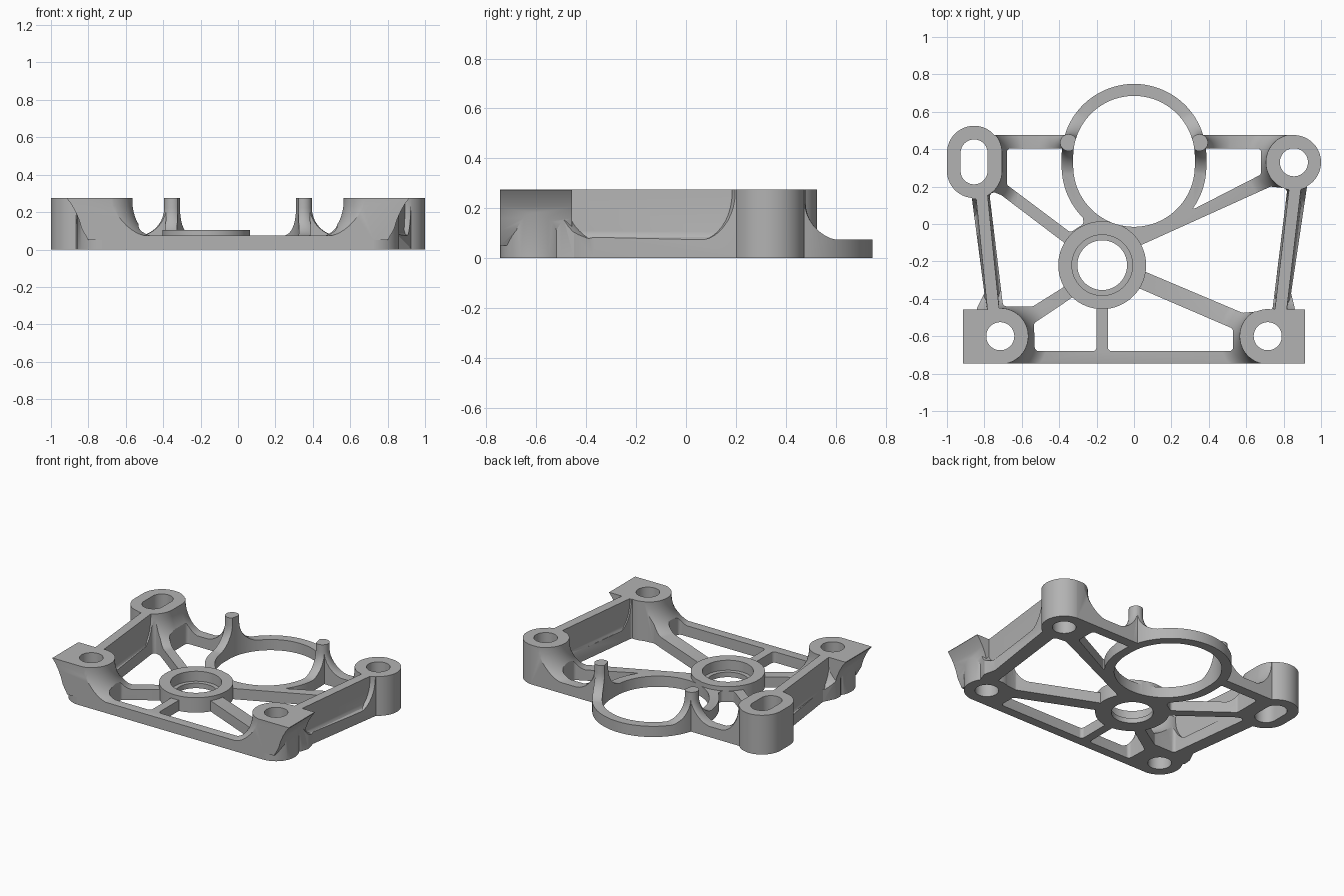
import bpy, bmesh, math
from mathutils import Vector

cube = bpy.data.objects.get("Cube")
if cube:
    bpy.data.objects.remove(cube, do_unlink=True)

TOP, WEB = 0.275, 0.075

metal = bpy.data.materials.new("plain grey metal")
metal.use_nodes = True
grey = (0.45, 0.45, 0.45, 1)
metal.diffuse_color = grey
metal.node_tree.nodes["Principled BSDF"].inputs["Base Color"].default_value = grey


def loft(name, layers):
    """Closed solid through (outline, z) layers."""
    bm = bmesh.new()
    rings = [[bm.verts.new((x, y, z)) for x, y in pts] for pts, z in layers]
    n = len(rings[0])
    for a, b in zip(rings, rings[1:]):
        for i in range(n):
            j = (i + 1) % n
            bm.faces.new((a[i], a[j], b[j], b[i]))
    bm.faces.new(rings[0][::-1])
    bm.faces.new(rings[-1])
    bmesh.ops.recalc_face_normals(bm, faces=bm.faces)
    mesh = bpy.data.meshes.new(name)
    bm.to_mesh(mesh)
    bm.free()
    mesh.materials.append(metal)
    obj = bpy.data.objects.new(name, mesh)
    bpy.context.collection.objects.link(obj)
    return obj


def prism(name, pts, z0=-0.1, z1=0.4):
    return loft(name, [(pts, z0), (pts, z1)])


def slot(x, y, r, half=0.0, n=32):
    """Circle, or a slot lengthened along y."""
    pts = []
    for i in range(2 * n):
        a = math.pi * (i + 0.5) / n
        pts.append((x + r * math.cos(a), y + r * math.sin(a) + math.copysign(half, math.sin(a))))
    return pts


def rounded(corners, r=0.035, n=6):
    """Polygon with rounded corners."""
    pts = []
    for i, c in enumerate(corners):
        p = Vector(c)
        u = (Vector(corners[i - 1]) - p).normalized()
        v = (Vector(corners[(i + 1) % len(corners)]) - p).normalized()
        half = u.angle(v) / 2
        mid = p + (u + v).normalized() * r / math.sin(half)
        t = r / math.tan(half)
        a, b = p + u * t - mid, p + v * t - mid
        for k in range(n + 1):
            d = a.lerp(b, k / n).normalized() * r
            pts.append(tuple(mid + d))
    return pts


def boolean(target, tool, operation):
    mod = target.modifiers.new("cut", "BOOLEAN")
    mod.operation, mod.solver, mod.object = operation, "EXACT", tool
    graph = bpy.context.evaluated_depsgraph_get()
    mesh = bpy.data.meshes.new_from_object(target.evaluated_get(graph))
    target.modifiers.clear()
    target.data = mesh
    bpy.data.objects.remove(tool, do_unlink=True)


def flare(x, y, neck, spread, rise, half=0.0):
    """Post envelope with a concave trumpet foot."""
    layers = [(slot(x, y, neck + spread, half), 0.03)]
    for k in range(11):
        t = math.pi / 2 * k / 10
        layers.append((slot(x, y, neck + spread * (1 - math.sin(t)), half),
                       WEB - 0.003 + rise * (1 - math.cos(t))))
    layers.append((slot(x, y, neck, half), 0.32))
    return loft("flare", layers)


def wall(x0, y0, x1, y1):
    """Upright side wall with a widened foot."""
    along = Vector((x1 - x0, y1 - y0)).normalized()
    layers = []
    for w, z in ((0.06, 0.02), (0.06, WEB - 0.003), (0.042, 0.085), (0.034, 0.105), (0.031, 0.31)):
        s = Vector((-along.y, along.x)) * w
        layers.append(([(x0 - s.x, y0 - s.y), (x1 - s.x, y1 - s.y),
                        (x1 + s.x, y1 + s.y), (x0 + s.x, y0 + s.y)], z))
    return loft("wall", layers)


# posts: x, y, half length of slot, bore radius
posts = [(0.855, 0.33, 0, 0.075), (-0.855, 0.332, 0.048, 0.072),
         (0.715, -0.6, 0, 0.075), (-0.715, -0.6, 0, 0.075)]

# plan outline with pockets between the spokes
bracket = prism("bracket_frame", [
    (-0.715, -0.77), (0.715, -0.77), (0.845, -0.5), (0.86, -0.45), (0.84, -0.37),
    (0.925, 0.2), (0.87, 0.475), (-0.87, 0.475), (-0.875, 0.2), (-0.8, -0.37),
    (-0.84, -0.45), (-0.845, -0.5)])
pockets = [
    [(-0.68, 0.405), (-0.3, 0.405), (-0.27, 0.0), (-0.34, -0.045), (-0.68, 0.21)],
    [(0.28, 0.405), (0.68, 0.405), (0.68, 0.265), (0.3, 0.07)],
    [(-0.775, 0.18), (-0.71, 0.155), (-0.36, -0.11), (-0.3, -0.25), (-0.38, -0.34),
     (-0.54, -0.44), (-0.7, -0.44)],
    [(0.0, -0.13), (0.73, 0.2), (0.82, 0.19), (0.74, -0.46), (0.58, -0.475), (0.0, -0.23)],
    [(-0.14, -0.68), (0.53, -0.68), (0.53, -0.56), (0.03, -0.345), (-0.14, -0.3)],
    [(-0.2, -0.68), (-0.2, -0.3), (-0.37, -0.42), (-0.535, -0.53), (-0.53, -0.68)]]
for pocket in pockets:
    boolean(bracket, prism("pocket", rounded(pocket, 0.022), -0.2, 0.5), "DIFFERENCE")
boolean(bracket, prism("ring", slot(0, 0.335, 0.387, 0.027, 48), -0.11, 0.41), "UNION")
for i, (x, y, half, bore) in enumerate(posts):
    boolean(bracket, prism("post", slot(x, y, 0.145, half), -0.12 - i / 100, 0.42 + i / 100), "UNION")

# height envelope: low web, flared posts, ring prongs and side walls
envelope = prism("envelope", [(-1.2, -1), (1.2, -1), (1.2, 1), (-1.2, 1)], -0.05, WEB)
for x, y, half, bore in posts:
    boolean(envelope, flare(x, y, 0.15, 0.13, 0.19, half), "UNION")
for side in (-1, 1):
    boolean(envelope, flare(side * 0.35, 0.435, 0.045, 0.15, 0.15), "UNION")
boolean(envelope, wall(0.867, 0.24, 0.78, -0.5), "UNION")
boolean(envelope, wall(-0.823, 0.24, -0.748, -0.5), "UNION")
boolean(bracket, envelope, "INTERSECT")

# bearing boss
boolean(bracket, prism("boss", slot(-0.17, -0.22, 0.235, 0, 40), -0.03, 0.105), "UNION")

# front corner ears, flaring outwards to the top
for side in (-1, 1):
    layers = []
    for x, z in ((0.80, 0.05), (0.835, 0.11), (0.85, 0.16), (0.87, 0.205), (0.893, 0.245),
                 (0.915, 0.272), (0.916, 0.33)):
        layers.append(([(side * 0.72, -0.78), (side * x, -0.78),
                        (side * x, -0.457), (side * 0.72, -0.457)], z))
    boolean(bracket, loft("ear", layers), "UNION")

# trim flat at the base, top and front
boolean(bracket, prism("trim", [(-1.1, -0.745), (1.1, -0.745), (1.1, 0.9), (-1.1, 0.9)], 0, TOP),
        "INTERSECT")

# bores
for x, y, half, bore in posts:
    boolean(bracket, prism("bore", slot(x, y, bore, half), -0.2, 0.5), "DIFFERENCE")
boolean(bracket, prism("ring_bore", slot(0, 0.335, 0.325, 0.025, 48), -0.2, 0.5), "DIFFERENCE")
boolean(bracket, prism("boss_bore", slot(-0.17, -0.22, 0.133, 0, 40), -0.2, 0.5), "DIFFERENCE")
boolean(bracket, prism("boss_seat", slot(-0.17, -0.22, 0.162, 0, 40), 0.035, 0.5), "DIFFERENCE")

bpy.ops.object.select_all(action="DESELECT")
bracket.select_set(True)
bpy.context.view_layer.objects.active = bracket
bpy.ops.object.shade_smooth_by_angle(angle=math.radians(30))
